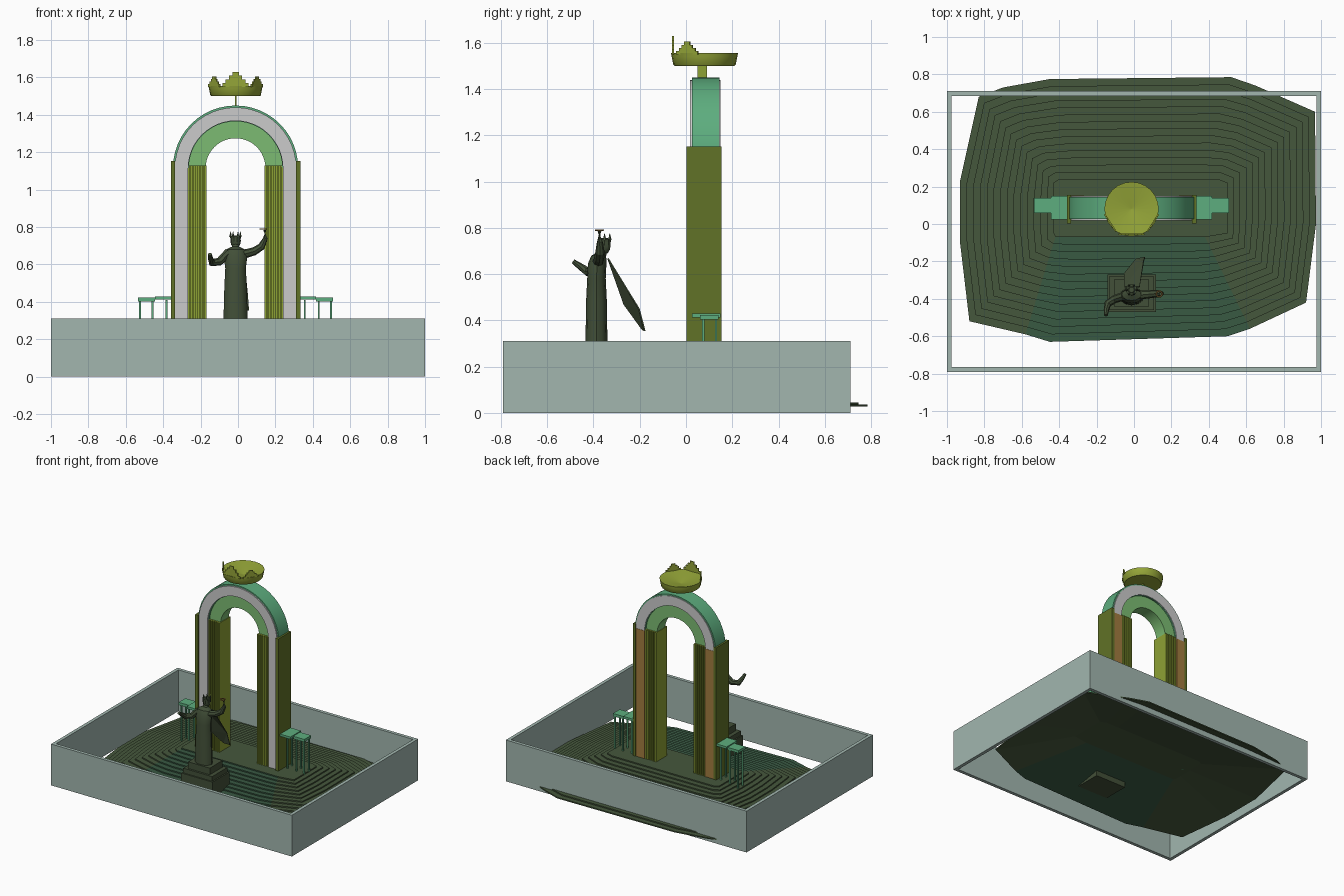
import bpy, bmesh, math
from mathutils import Vector

if "Cube" in bpy.data.objects:
    bpy.data.objects.remove(bpy.data.objects["Cube"])

CX = -0.013           # centre line of the gateway
ARCH_Z = 1.115        # springing height of the arch


def material(name, r, g, b):
    m = bpy.data.materials.new(name)
    m.diffuse_color = (r, g, b, 1)
    m.use_nodes = True
    m.node_tree.nodes["Principled BSDF"].inputs["Base Color"].default_value = m.diffuse_color
    return m


SLATE = material("slate", .36, .47, .43)
GREEN = material("arch_green", .11, .42, .21)
LIGHT = material("inner_green", .2, .5, .17)
OLIVE = material("olive", .27, .36, .035)
DARK = material("dark_olive", .12, .17, .02)
BROWN = material("brown", .36, .2, .05)
EARTH = material("earth", .06, .095, .045)
MOSS = material("moss", .04, .1, .055)
ROBE = material("bronze", .055, .08, .04)
DISH = material("dish_olive", .3, .38, .04)


def finish(name, bm, mat=None, smooth=False):
    bmesh.ops.recalc_face_normals(bm, faces=bm.faces)
    me = bpy.data.meshes.new(name)
    bm.to_mesh(me)
    bm.free()
    ob = bpy.data.objects.new(name, me)
    bpy.context.collection.objects.link(ob)
    if mat:
        me.materials.append(mat)
    if smooth:
        bpy.context.view_layer.objects.active = ob
        ob.select_set(True)
        bpy.ops.object.shade_smooth_by_angle(angle=math.radians(35))
        ob.select_set(False)
    return ob


def box(name, x0, x1, y0, y1, z0, z1, mat=None):
    bm = bmesh.new()
    bmesh.ops.create_cube(bm, size=1)
    for v in bm.verts:
        v.co = ((x0 + x1) / 2 + v.co.x * abs(x1 - x0), (y0 + y1) / 2 + v.co.y * (y1 - y0),
                (z0 + z1) / 2 + v.co.z * (z1 - z0))
    return finish(name, bm, mat)


def loft(bm, rings, closed=False, caps=True):
    """Skin a list of point rings; optionally close the chain of rings."""
    vs = [[bm.verts.new(p) for p in ring] for ring in rings]
    n = len(vs[0])
    pairs = list(zip(vs, vs[1:])) + ([(vs[-1], vs[0])] if closed else [])
    for a, b in pairs:
        for i in range(n):
            bm.faces.new((a[i], a[(i + 1) % n], b[(i + 1) % n], b[i]))
    if caps and not closed:
        bm.faces.new(vs[0])
        bm.faces.new(vs[-1])


def arch(name, r0, r1, y0, y1, mat=None, foot=None, segs=24):
    """Half ring, with straight legs down to foot if given."""
    path = [(math.cos(math.pi * i / segs), math.sin(math.pi * i / segs), 0) for i in range(segs + 1)]
    if foot is not None:
        d = foot - ARCH_Z
        path = [(1, 0, d)] + path + [(-1, 0, d)]
    rings = [[(CX + c * r, y, ARCH_Z + s * r + d) for r, y in ((r0, y0), (r1, y0), (r1, y1), (r0, y1))]
             for c, s, d in path]
    bm = bmesh.new()
    loft(bm, rings)
    return finish(name, bm, mat, True)


def lathe(name, profile, cx, cy, mat, segs=24):
    """Elliptical rings from (z, rx, ry, y shift)."""
    bm = bmesh.new()
    loft(bm, [[(cx + rx * math.cos(2 * math.pi * i / segs), cy + dy + ry * math.sin(2 * math.pi * i / segs), z)
               for i in range(segs)] for z, rx, ry, dy in profile])
    return finish(name, bm, mat, True)


def tube(name, pts, radii, mat, segs=8):
    bm = bmesh.new()
    pts = [Vector(p) for p in pts]
    rings = []
    for i, p in enumerate(pts):
        t = pts[min(i + 1, len(pts) - 1)] - pts[max(i - 1, 0)]
        q = t.to_track_quat('Z', 'Y')
        rings.append([p + q @ Vector((radii[i] * math.cos(a), radii[i] * math.sin(a), 0))
                      for a in (2 * math.pi * k / segs for k in range(segs))])
    loft(bm, rings)
    return finish(name, bm, mat)


# open rectangular frame
for i, x in enumerate((-1, .975)):
    box(f"frame_side_{i}", x, x + .025, -.79, .71, 0, .31, SLATE)
for i, y in enumerate((-.79, .685)):
    box(f"frame_end_{i}", -.975, .975, y, y + .025, 0, .31, SLATE)

# stepped mound, hollow underneath
outer = [(-.88, -.52), (-.58, -.59), (-.45, -.63), (.5, -.6), (.62, -.56), (.92, -.42), (.973, 0), (.968, .6),
         (.65, .74), (.52, .785), (-.45, .775), (-.7, .73), (-.83, .68), (-.93, .23), (-.93, -.1)]
inner = [(-.43, -.05), (-.42, -.07), (-.3, -.07), (.3, -.07), (.38, -.07), (.5, -.05), (.5, .05), (.5, .22),
         (.45, .24), (.35, .24), (-.3, .24), (-.4, .24), (-.43, .22), (-.43, .1), (-.43, 0)]


def contour(t, z):
    return [(a[0] + (b[0] - a[0]) * t, a[1] + (b[1] - a[1]) * t, z) for a, b in zip(outer, inner)]


STEPS, LOW, TOP = 15, .028, .16
rise = (TOP - LOW) / STEPS
rings = [contour(1, .13), contour(0, LOW)]
for k in range(STEPS):
    rings.append(contour(k / (STEPS - 1), LOW + (k + 1) * rise))
    if k < STEPS - 1:
        rings.append(contour((k + 1) / (STEPS - 1), LOW + (k + 1) * rise))
bm = bmesh.new()
loft(bm, rings)
mound = finish("stepped_mound", bm, EARTH)
mound.data.materials.append(MOSS)
n = len(outer)
for p in mound.data.polygons:
    if len(p.vertices) == 4 and all(v % n in (1, 2, 3, 4) for v in p.vertices):
        p.material_index = 1

# arch: green core, grey bands front and back, recessed inner ring
arch("arch_core", .25, .335, .027, .145, GREEN)
arch("front_band", .253, .325, .018, .027, None, foot=.15)
arch("back_band", .253, .325, .145, .15)
arch("inner_arch", .16, .252, .04, .135, LIGHT)

# legs, fluted inner pillars and benches on both sides
for side, s in (("left", -1), ("right", 1)):
    def leg(name, u0, u1, *rest):
        return box(f"{side}_{name}", *sorted((CX + s * u0, CX + s * u1)), *rest)
    leg("leg_core", .253, .323, .027, .152, .15, 1.12, BROWN)
    leg("leg_outer_slab", .323, .346, .003, .154, .15, 1.152, DARK)
    leg("inner_pillar", .165, .253, .03, .14, .15, 1.13, OLIVE)
    leg("pillar_lining", .155, .165, .02, .15, .15, 1.13, OLIVE)
    for k in range(5):
        u = .17 + k * .017
        leg(f"pillar_rib_{k}", u, u + .009, .02, .15, .15, 1.13, OLIVE)
    leg("bench_near", .346, .43, .025, .15, .413, .43, GREEN)
    leg("bench_far", .43, .522, .06, .14, .403, .423, GREEN)
    for i, u in enumerate((.365, .44, .505)):
        for j, y in enumerate((.07, .125)):
            leg(f"bench_leg_{i}{j}", u, u + .01, y, y + .01, .13, .41, GREEN)

# dish on a thin stem
box("dish_stem", CX - .004, CX + .004, .05, .09, 1.44, 1.51, OLIVE)
lathe("dish", [(1.5, .13, .13, 0), (1.505, .135, .135, 0), (1.54, .142, .142, 0), (1.555, .145, .145, 0),
               (1.555, .138, .138, 0), (1.515, .004, .004, 0)], CX, .08, DISH)

# stepped crests along the front rim
for i, (deg, w, h) in enumerate(((-90, .14, .08), (-147, .11, .055), (-33, .11, .055))):
    a = math.radians(deg)
    for k in range(4):
        half = w / 2 * (1 - k * .25)
        crest = box(f"crest_{i}_{k}", -.004, .004, -half, half, 0, h * (k + 1) / 4, DISH)
        crest.rotation_euler.z = a
        crest.location = (CX + .136 * math.cos(a), .08 + .136 * math.sin(a), 1.55)

# pedestal
for i, (w, d, z0, z1) in enumerate(((.13, .10, .05, .2), (.12, .09, .2, .235), (.09, .075, .235, .285))):
    box(f"pedestal_{i}", CX - w, CX + w, -.37 - d, -.37 + d, z0, z1, ROBE)

# robed statue
lathe("robe", [(.28, .066, .048, 0), (.33, .064, .047, 0), (.48, .06, .045, 0), (.58, .055, .04, 0),
               (.645, .063, .04, .003), (.68, .052, .032, .01), (.695, .02, .02, .025), (.71, .018, .018, .03)],
      CX, -.387, ROBE, 12)
lathe("head", [(.69, .012, .014, 0), (.705, .024, .024, 0), (.725, .028, .028, 0), (.745, .027, .027, 0),
               (.756, .014, .014, 0)], CX, -.352, ROBE, 10)
lathe("head_band", [(.738, .028, .028, 0), (.752, .03, .03, 0)], CX, -.352, ROBE, 10)
for k in range(6):
    a = math.pi / 3 * k
    x, y = CX + .026 * math.cos(a), -.352 + .026 * math.sin(a)
    tube(f"head_point_{k}", [(x, y, .748), (x, y, .776)], (.008, .001), ROBE, 5)
tube("lowered_arm", [(-.05, -.385, .665), (-.1, -.4, .615), (-.14, -.425, .61), (-.148, -.46, .635),
                     (-.15, -.488, .655)], (.024, .022, .02, .014, .01), ROBE)
tube("raised_arm", [(.03, -.38, .655), (.085, -.375, .67), (.125, -.372, .695), (.147, -.372, .74),
                    (.143, -.374, .785)], (.024, .022, .02, .013, .009), ROBE)
bpy.ops.mesh.primitive_torus_add(location=(.135, -.374, .79), major_radius=.016, minor_radius=.004,
                                 major_segments=12, minor_segments=6)
bpy.context.object.name = "hand_ring"
bpy.context.object.data.materials.append(BROWN)

# cape swept out behind
bm = bmesh.new()
sheet = [(-.05, -.335, .67), (.03, -.335, .67), (-.055, -.265, .47), (.05, -.2, .45), (.01, -.185, .36),
         (.058, -.175, .355)]
v = [bm.verts.new(p) for p in sheet]
for f in ((0, 1, 3), (0, 3, 2), (2, 3, 4), (3, 5, 4)):
    bm.faces.new([v[i] for i in f])
cape = finish("cape", bm, ROBE)
cape.modifiers.new("thickness", 'SOLIDIFY').thickness = .006
